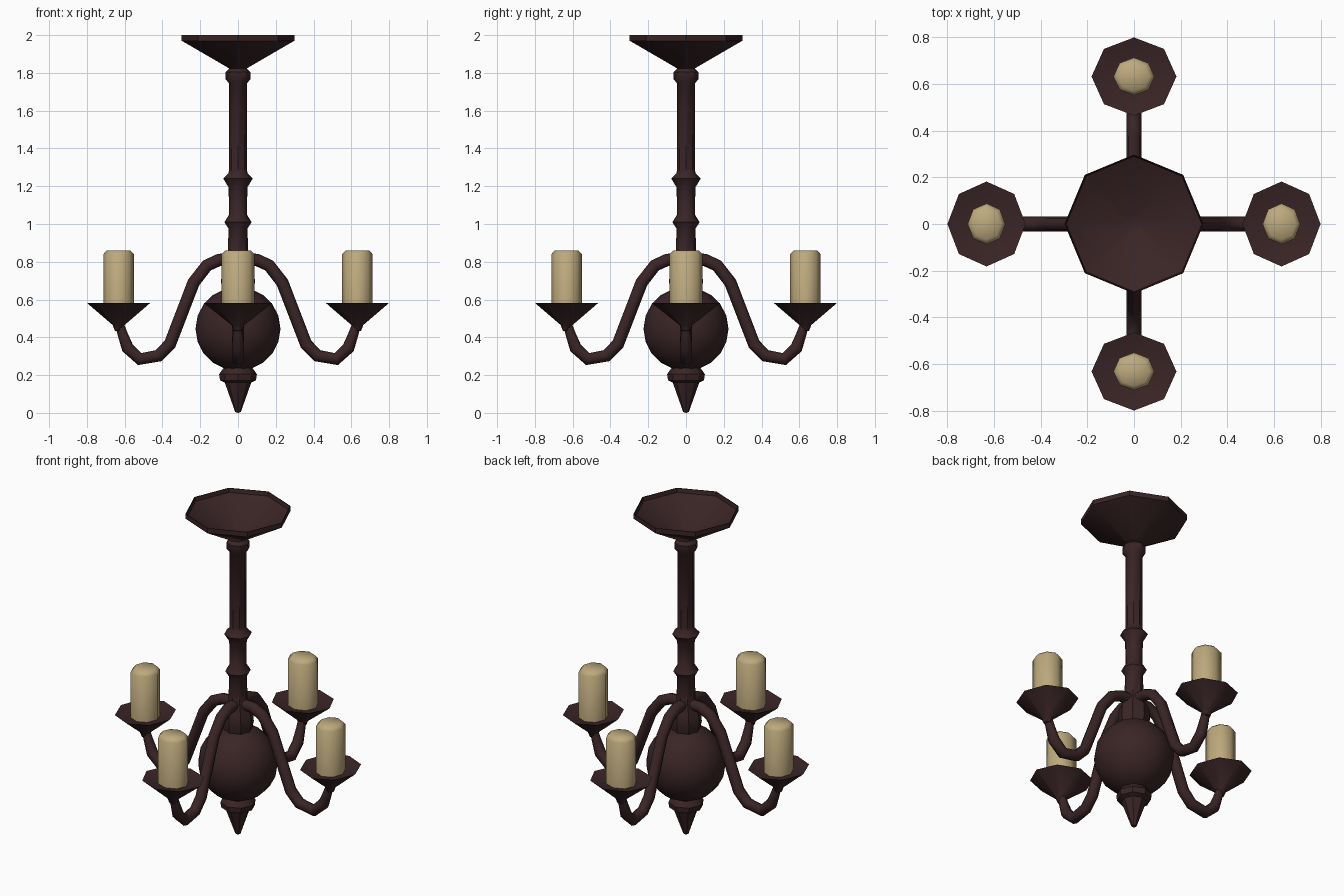
import bpy, bmesh, math
from mathutils import Vector, Matrix

if "Cube" in bpy.data.objects:
    bpy.data.objects.remove(bpy.data.objects["Cube"])


def material(name, rgb):
    m = bpy.data.materials.new(name)
    m.diffuse_color = (*rgb, 1)
    m.use_nodes = True
    m.node_tree.nodes["Principled BSDF"].inputs["Base Color"].default_value = m.diffuse_color
    return m


BRONZE = material("dark_bronze", (0.042, 0.018, 0.019))
CREAM = material("candle_cream", (0.51, 0.40, 0.205))


def finish(obj, mat, angle=40):
    obj.data.materials.append(mat)
    bpy.ops.object.select_all(action='DESELECT')
    obj.select_set(True)
    bpy.context.view_layer.objects.active = obj
    if obj.type == 'MESH':
        bpy.ops.object.shade_smooth_by_angle(angle=math.radians(angle))


def lathe(name, profile, mat, sides=8, matrix=Matrix(), angle=40):
    """Turn a (radius, height) profile around z; radius 0 closes to a point."""
    bm = bmesh.new()
    rings = []
    for r, z in profile:
        if r == 0:
            rings.append([bm.verts.new((0, 0, z))])
        else:
            rings.append([bm.verts.new((r * math.cos(math.tau * i / sides),
                                        r * math.sin(math.tau * i / sides), z))
                          for i in range(sides)])
    for a, b in zip(rings, rings[1:]):
        for i in range(sides):
            j = (i + 1) % sides
            if len(a) == 1:
                bm.faces.new((a[0], b[j], b[i]))
            elif len(b) == 1:
                bm.faces.new((a[i], a[j], b[0]))
            else:
                bm.faces.new((a[i], a[j], b[j], b[i]))
    bm.transform(matrix)
    mesh = bpy.data.meshes.new(name)
    bm.to_mesh(mesh)
    bm.free()
    obj = bpy.data.objects.new(name, mesh)
    bpy.context.collection.objects.link(obj)
    finish(obj, mat, angle)
    return obj


# Ceiling canopy: a thin funnel, open at the top
lathe("ceiling_canopy", [(0, 1.81), (0.04, 1.82), (0.298, 1.97), (0.298, 2.0),
                         (0.294, 2.0), (0.29, 1.975), (0.04, 1.835), (0, 1.835)], BRONZE)

# Turned stem with collar, two knobs and a flared foot
lathe("stem", [(0, 1.83), (0.045, 1.825), (0.065, 1.805), (0.065, 1.765), (0.047, 1.745),
               (0.047, 1.29), (0.05, 1.27), (0.078, 1.24), (0.05, 1.195),
               (0.047, 1.05), (0.072, 1.01), (0.05, 0.975), (0.055, 0.82),
               (0.085, 0.76), (0.09, 0.69), (0.075, 0.63), (0, 0.63)][::-1], BRONZE)

# Central ball
lathe("ball", [(0.225 * math.sin(math.pi * k / 10) if 0 < k < 10 else 0,
                0.445 - 0.222 * math.cos(math.pi * k / 10)) for k in range(11)],
      BRONZE, sides=16, angle=60)

# Bottom finial with collar
lathe("finial", [(0, 0), (0.015, 0.005), (0.07, 0.16), (0.095, 0.172), (0.1, 0.205),
                 (0.075, 0.24), (0, 0.25)], BRONZE)

# S-shaped arm centreline: distance out, height, thickness
ARM = [(0.02, 0.812, 1), (0.10, 0.81, 1), (0.165, 0.78, 1), (0.235, 0.69, 1),
       (0.36, 0.365, 1), (0.42, 0.303, 1), (0.52, 0.285, 1), (0.585, 0.345, 1),
       (0.612, 0.42, 0.8), (0.63, 0.475, 0.7)]

for n, side in enumerate(("right", "back", "left", "front")):
    turn = Matrix.Rotation(n * math.pi / 2, 4, 'Z')

    # Curved arm
    curve = bpy.data.curves.new("arm_" + side, 'CURVE')
    curve.dimensions = '3D'
    curve.bevel_depth = 0.033
    curve.bevel_resolution = 2
    curve.use_fill_caps = True
    spline = curve.splines.new('POLY')
    spline.points.add(len(ARM) - 1)
    for p, (x, z, r) in zip(spline.points, ARM):
        p.co = (*(turn @ Vector((x, 0, z))), 1)
        p.radius = r
    spline.use_smooth = True
    arm = bpy.data.objects.new("arm_" + side, curve)
    bpy.context.collection.objects.link(arm)
    finish(arm, BRONZE)

    # Drip dish and candle, slightly narrower along the arm
    place = turn @ Matrix.Translation((0.632, 0, 0)) @ Matrix.Diagonal((0.92, 1, 1, 1))
    lathe("drip_dish_" + side, [(0, 0.43), (0.022, 0.435), (0.034, 0.465), (0.182, 0.582),
                                (0.155, 0.576), (0.085, 0.558), (0, 0.558)],
          BRONZE, matrix=place)
    lathe("candle_" + side, [(0, 0.55), (0.088, 0.55), (0.088, 0.84), (0.068, 0.86),
                             (0, 0.86)], CREAM, matrix=place, angle=50)
